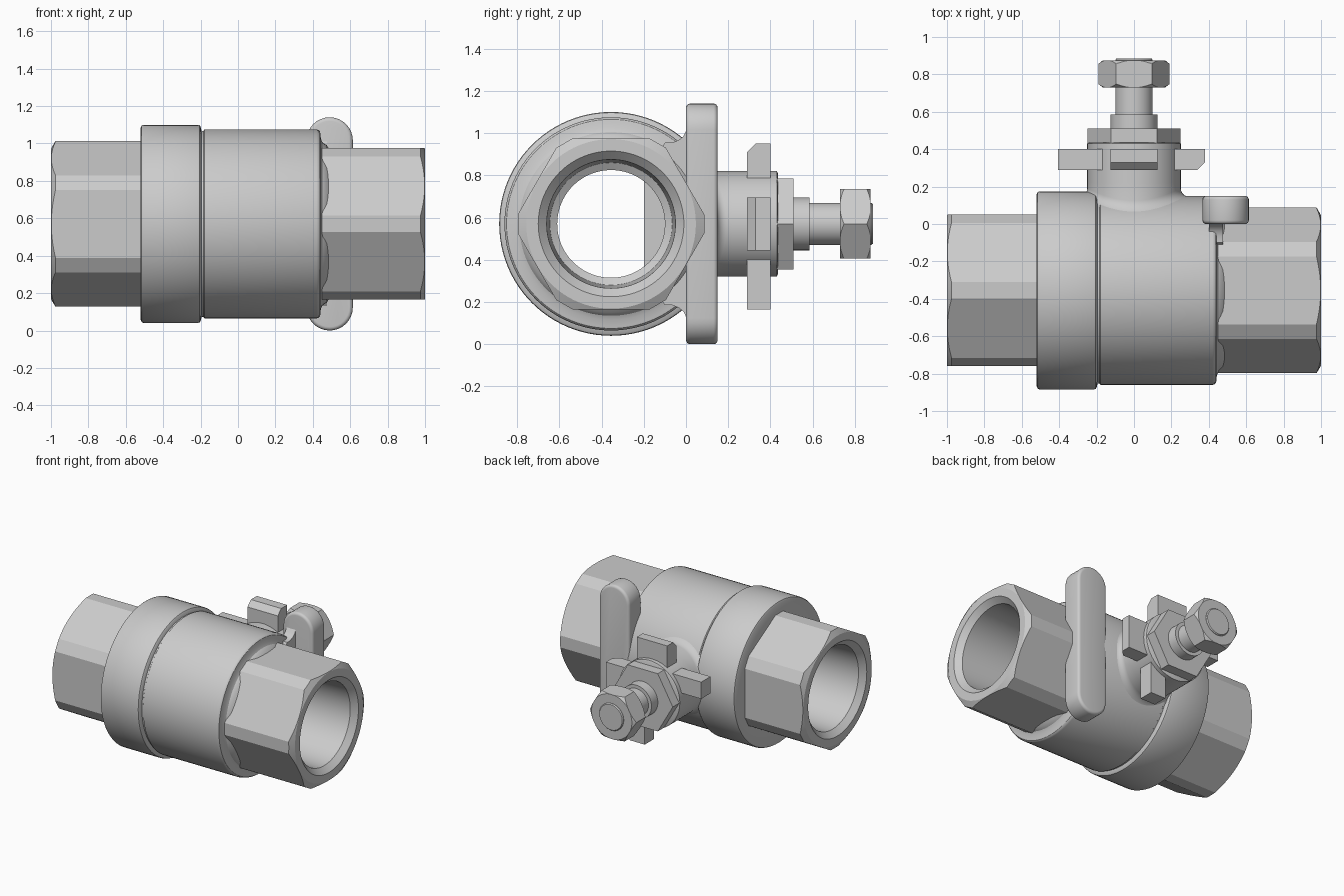
import bpy, bmesh
from math import sin, cos, pi, sqrt, radians

if "Cube" in bpy.data.objects:
    bpy.data.objects.remove(bpy.data.objects["Cube"])

CY, CZ = -0.355, 0.57      # pipe axis (along x); the stem runs along y at x=0, z=CZ
BODY_R = 0.505


def place(axis, a, u, v):
    """Point at distance a along the pipe ('x') or stem ('y') axis."""
    return (a, CY + u, CZ + v) if axis == 'x' else (u, a, CZ + v)


def make(name, rings, cap=True, closed=False):
    """Skin rings of points into a mesh, capping the ends or closing the loop."""
    bm = bmesh.new()
    vs = [[bm.verts.new(p) for p in r] for r in rings]
    n = len(vs[0])
    pairs = list(zip(vs, vs[1:])) + ([(vs[-1], vs[0])] if closed else [])
    for a, b in pairs:
        for i in range(n):
            j = (i + 1) % n
            bm.faces.new((a[i], a[j], b[j], b[i]))
    if cap and not closed:
        bm.faces.new(vs[0])
        bm.faces.new(vs[-1])
    bmesh.ops.recalc_face_normals(bm, faces=bm.faces)
    me = bpy.data.meshes.new(name)
    bm.to_mesh(me)
    bm.free()
    ob = bpy.data.objects.new(name, me)
    bpy.context.collection.objects.link(ob)
    return ob


def lathe(name, axis, profile, closed=False, n=96):
    rings = [[place(axis, a, r * cos(2 * pi * i / n), r * sin(2 * pi * i / n))
              for i in range(n)] for a, r in profile]
    return make(name, rings, closed=closed)


def prism(name, axis, outline, a0, a1):
    return make(name, [[place(axis, a, u, v) for u, v in outline] for a in (a0, a1)])


def activate(ob):
    bpy.ops.object.select_all(action='DESELECT')
    ob.select_set(True)
    bpy.context.view_layer.objects.active = ob


def smooth(ob, angle=28):
    activate(ob)
    bpy.ops.object.shade_smooth_by_angle(angle=radians(angle))


def intersect(ob, cutter):
    """Keep only what lies inside the turned cutter, then drop the cutter."""
    m = ob.modifiers.new('turned', 'BOOLEAN')
    m.operation, m.solver, m.object = 'INTERSECT', 'EXACT', cutter
    activate(ob)
    bpy.ops.object.modifier_apply(modifier=m.name)
    bpy.data.objects.remove(cutter)


def hexagon(apothem, trunc=None, phase=0.0):
    """Hexagon outline, optionally with its corners cut flat at distance trunc."""
    R = apothem / cos(pi / 6)
    pts = []
    for k in range(6):
        t = phase + k * pi / 3
        if trunc:
            h = (R - trunc) * math_tan60
            for s in (-h, h):
                pts.append((trunc * cos(t) - s * sin(t), trunc * sin(t) + s * cos(t)))
        else:
            pts.append((R * cos(t), R * sin(t)))
    return pts


math_tan60 = sqrt(3)

# Body with the wider collar, bored through
smooth(lathe('valve_body', 'x', [
    (-0.50, 0.255), (-0.52, 0.30), (-0.52, 0.515), (-0.515, 0.525), (-0.505, 0.53),
    (-0.215, 0.53), (-0.205, 0.527), (-0.20, 0.52), (-0.195, 0.498), (-0.185, 0.498),
    (-0.18, BODY_R), (0.42, BODY_R), (0.432, 0.501), (0.438, 0.495), (0.44, 0.485),
    (0.443, 0.455), (0.452, 0.435), (0.475, 0.42), (0.50, 0.38), (0.50, 0.255)], closed=True))

# Threaded hexagonal ends, turned a quarter step from each other
for name, s, phase, inner in (('right_end', 1, 0, 0.42), ('left_end', -1, pi / 6, 0.50)):
    end = prism(name, 'x', hexagon(0.405, 0.442, phase), s * inner, s * 1.0)
    tube = lathe('cutter', 'x', [(s * x, r) for x, r in (
        (0.3, 0.5), (0.955, 0.5), (0.975, 0.445), (1.001, 0.40), (1.001, 0.346),
        (0.96, 0.305), (0.56, 0.29), (0.54, 0.255), (0.3, 0.255))], closed=True)
    intersect(end, tube)
    smooth(end, 20)

# Stem boss with a fillet that follows the round body
N = 96
rings = []
for k in range(7):
    t = k / 6 * pi / 2
    r, lift = 0.25 + 0.045 * (1 - sin(t)), 0.045 * (1 - cos(t)) - 0.004
    rings.append([place('y', CY + sqrt(BODY_R ** 2 - (r * sin(2 * pi * i / N)) ** 2) + lift,
                        r * cos(2 * pi * i / N), r * sin(2 * pi * i / N)) for i in range(N)])
for y in (0.22, 0.43):
    rings.append([place('y', y, 0.25 * cos(2 * pi * i / N), 0.25 * sin(2 * pi * i / N))
                  for i in range(N)])
rings.append([place('y', 0.435, 0.24 * cos(2 * pi * i / N), 0.24 * sin(2 * pi * i / N))
              for i in range(N)])
smooth(make('stem_boss', rings))


# Stop tabs around the boss: two wide chamfered ones, two narrow offset ones
def tab(name, direction, length, lo, hi, chamfer):
    prof = [(0.1, 0.29), (length - chamfer, 0.29), (length, 0.29 + chamfer), (length, 0.40), (0.1, 0.40)]
    if not chamfer:
        prof.pop(1)
    rings = []
    for w in (lo, hi):
        rings.append([place('y', y, *{'+x': (d, w), '-x': (-d, w),
                                      '+z': (w, d), '-z': (w, -d)}[direction]) for d, y in prof])
    make(name, rings)


for label, d in (('right', '+x'), ('upper', '+z')):
    tab(label + '_stop_tab', d, 0.38, -0.125, 0.125, 0.04)
for label, d in (('left', '-x'), ('lower', '-z')):
    tab(label + '_stop_tab', d, 0.405, 0.06, 0.185, 0)

# Gland hexagon, stem and top nut
prism('gland_hexagon', 'y', hexagon(0.215), 0.43, 0.51)
smooth(lathe('stem', 'y', [(0.50, 0.125), (0.585, 0.125), (0.585, 0.10), (0.878, 0.10),
                           (0.885, 0.094)], n=64))
nut = prism('stem_nut', 'y', hexagon(0.165), 0.73, 0.875)
intersect(nut, lathe('cutter', 'y', [(0.729, 0.165), (0.752, 0.195), (0.853, 0.195),
                                     (0.876, 0.165)], n=64))
smooth(nut, 20)

# Rounded stop bar across the back of the right end
R, X = 0.124, 0.49
arc = [i * pi / 16 for i in range(17)]
outline = [(X + R * cos(a), 1.14 - R - CZ + R * sin(a)) for a in arc]
outline += [(X - R * cos(a), R - CZ - R * sin(a)) for a in arc]
bar = prism('stop_bar', 'y', outline, 0.0, 0.15)
bev = bar.modifiers.new('round', 'BEVEL')
bev.width, bev.segments, bev.limit_method, bev.angle_limit = 0.02, 4, 'ANGLE', radians(40)
activate(bar)
bpy.ops.object.modifier_apply(modifier=bev.name)
smooth(bar)

# Web that blends the bar into the body and hexagon
half = [(0.02, 1.03), (0.0, 1.01), (-0.012, 0.985), (-0.035, 0.967), (-0.065, 0.955),
        (-0.10, 0.955), (-0.20, 0.80)]
web = [(y - CY, z - CZ) for y, z in half]
web += [(u, -v) for u, v in reversed(web)]
smooth(prism('bar_web', 'x', web, 0.40, 0.475), 40)
